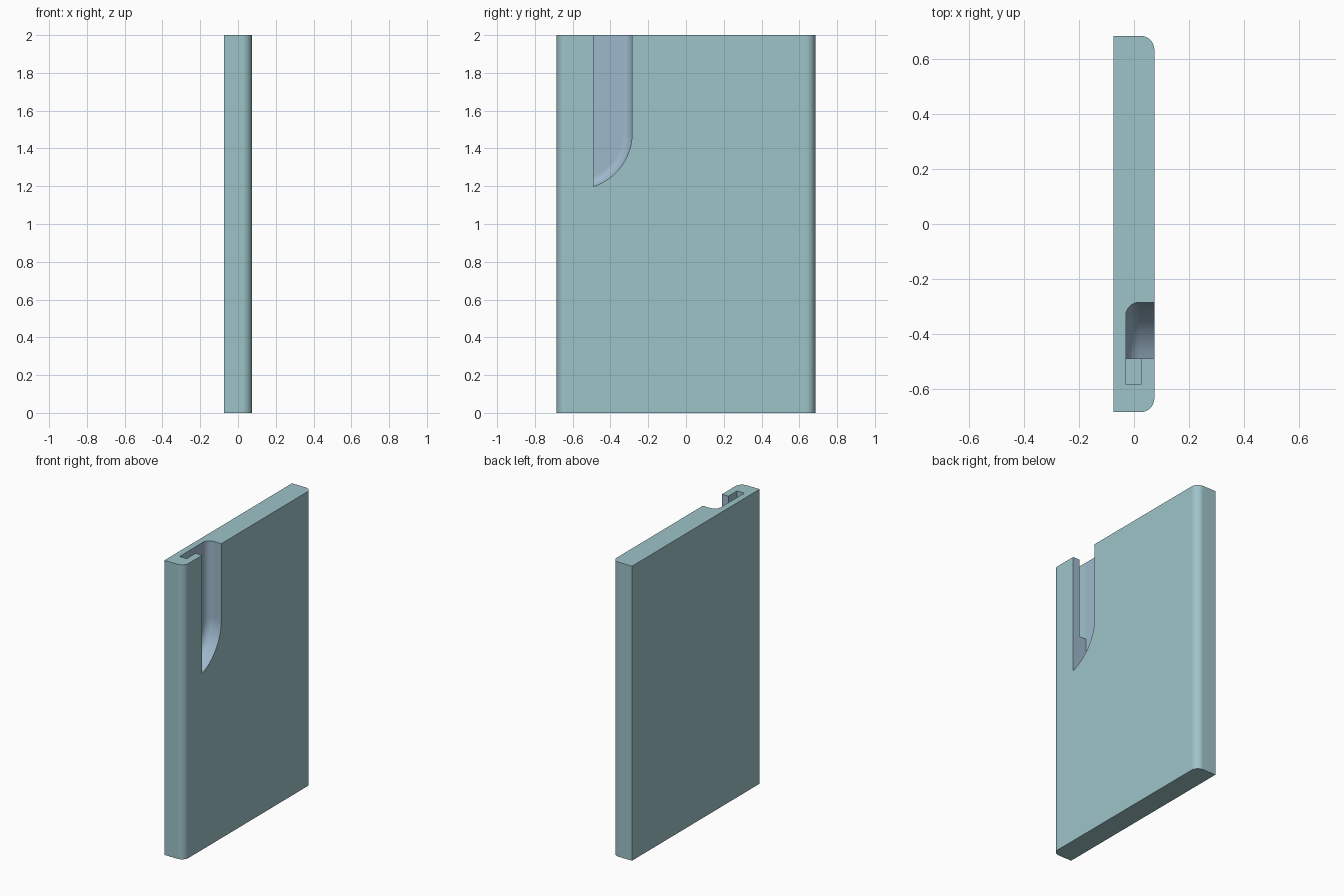
import bpy, bmesh
from math import pi, cos, sin, acos, sqrt

if "Cube" in bpy.data.objects:
    bpy.data.objects.remove(bpy.data.objects["Cube"])

HX, HY, H, FIL = 0.074, 0.685, 2.0, 0.05
SEG = 10


def material(name, color):
    m = bpy.data.materials.new(name)
    m.diffuse_color = (*color, 1)
    m.use_nodes = True
    m.node_tree.nodes["Principled BSDF"].inputs["Base Color"].default_value = m.diffuse_color
    return m


def loft(name, rings, mat):
    """Closed solid from a stack of equal-length point rings."""
    bm = bmesh.new()
    rows = [[bm.verts.new(p) for p in ring] for ring in rings]
    n = len(rows[0])
    for a, b in zip(rows, rows[1:]):
        for i in range(n):
            j = (i + 1) % n
            bm.faces.new((a[i], a[j], b[j], b[i]))
    bm.faces.new(rows[0])
    bm.faces.new(rows[-1])
    bmesh.ops.recalc_face_normals(bm, faces=bm.faces)
    me = bpy.data.meshes.new(name)
    bm.to_mesh(me)
    bm.free()
    me.materials.append(mat)
    ob = bpy.data.objects.new(name, me)
    bpy.context.collection.objects.link(ob)
    return ob


def cut(target, cutter):
    cutter.hide_render = True
    mod = target.modifiers.new("cut", 'BOOLEAN')
    mod.operation = 'DIFFERENCE'
    mod.solver = 'EXACT'
    mod.material_mode = 'TRANSFER'
    mod.object = cutter
    bpy.context.view_layer.objects.active = target
    bpy.ops.object.modifier_apply(modifier=mod.name)
    bpy.data.objects.remove(cutter)


teal = material("teal", (0.34, 0.55, 0.58))
blue = material("blue", (0.34, 0.48, 0.60))

# Panel: rectangle with the two +x corners rounded
outline = [(-HX, HY), (-HX, -HY)]
for side, start in ((-1, -pi / 2), (1, 0)):
    for i in range(SEG + 1):
        a = start + pi / 2 * i / SEG
        outline.append((HX - FIL + FIL * cos(a), side * (HY - FIL) + FIL * sin(a)))
panel = loft("panel", [[(x, y, z) for x, y in outline] for z in (0, H)], teal)

# Finger groove: curved lower end, inner edge rounded along its whole length
LIP_Y, BACK_X, TOP = -0.49, -0.03, H + 0.1
CY, CZ, R = -0.585, 1.483, 0.30


def groove_ring(x, r):
    first = -acos((LIP_Y - CY) / r)
    arc = [first * (1 - i / 24) for i in range(25)]
    yz = [(LIP_Y, TOP)] + [(CY + r * cos(a), CZ + r * sin(a)) for a in arc]
    yz.append((CY + r, TOP))
    return [(x, y, z) for y, z in yz]


rings = []
for i in range(SEG + 1):
    a = pi / 2 * i / SEG
    rings.append(groove_ring(BACK_X + FIL * (1 - cos(a)), R - FIL + FIL * sin(a)))
rings.append(groove_ring(HX + 0.1, R))
cut(panel, loft("groove_cutter", rings, blue))

# Slot hidden behind the front lip
slot = [(BACK_X, -0.585), (0.025, -0.585), (0.025, -0.475), (BACK_X, -0.475)]
cut(panel, loft("slot_cutter", [[(x, y, z) for x, y in slot] for z in (1.46, TOP)], teal))

# Smooth fillets, crisp edges
bpy.ops.object.select_all(action='DESELECT')
panel.select_set(True)
bpy.context.view_layer.objects.active = panel
bpy.ops.object.shade_smooth_by_angle(angle=pi / 6)
wn = panel.modifiers.new("weighted_normals", 'WEIGHTED_NORMAL')
wn.keep_sharp = True
